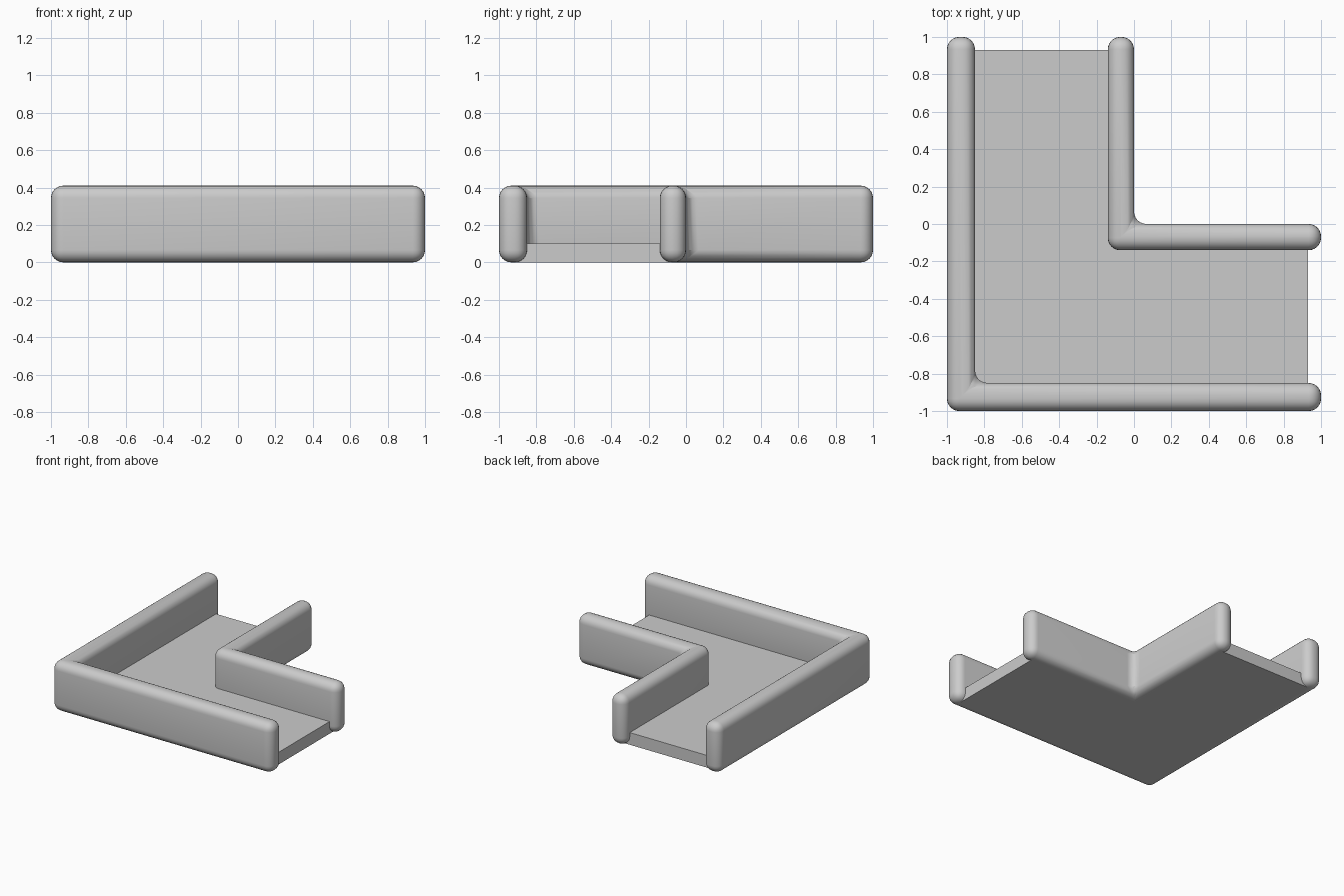
import bpy
import bmesh

cube = bpy.data.objects.get("Cube")
if cube:
    bpy.data.objects.remove(cube, do_unlink=True)

# Single grey finish
GREY = (0.6, 0.6, 0.6, 1)
grey = bpy.data.materials.new("plain_grey")
grey.use_nodes = True
grey.diffuse_color = GREY
grey.node_tree.nodes["Principled BSDF"].inputs["Base Color"].default_value = GREY


def l_prism(name, start, inner, end, height):
    """L-shaped block with its outside corner at (start, start)."""
    outline = [(start, start), (end, start), (end, inner),
               (inner, inner), (inner, end), (start, end)]
    bm = bmesh.new()
    base = bm.faces.new([bm.verts.new((x, y, 0)) for x, y in outline])
    top = bmesh.ops.extrude_face_region(bm, geom=[base])["geom"]
    bmesh.ops.translate(bm, vec=(0, 0, height),
                        verts=[v for v in top if isinstance(v, bmesh.types.BMVert)])
    bmesh.ops.recalc_face_normals(bm, faces=bm.faces)
    mesh = bpy.data.meshes.new(name)
    bm.to_mesh(mesh)
    bm.free()
    mesh.materials.append(grey)
    obj = bpy.data.objects.new(name, mesh)
    bpy.context.collection.objects.link(obj)
    return obj


def rounded_wall(name, start, inner):
    wall = l_prism(name, start, inner, 1, 0.41)
    bevel = wall.modifiers.new("rounded_edges", "BEVEL")
    bevel.width = 0.066
    bevel.segments = 6
    bevel.limit_method = "ANGLE"
    bpy.ops.object.select_all(action="DESELECT")
    wall.select_set(True)
    bpy.context.view_layer.objects.active = wall
    bpy.ops.object.modifier_apply(modifier=bevel.name)
    bpy.ops.object.shade_smooth_by_angle()


# Floor slab running between the walls
l_prism("floor", -0.93, -0.07, 0.93, 0.10)

# Outer and inner corner walls
rounded_wall("outer_wall", -1, -0.85)
rounded_wall("inner_wall", -0.14, 0)
